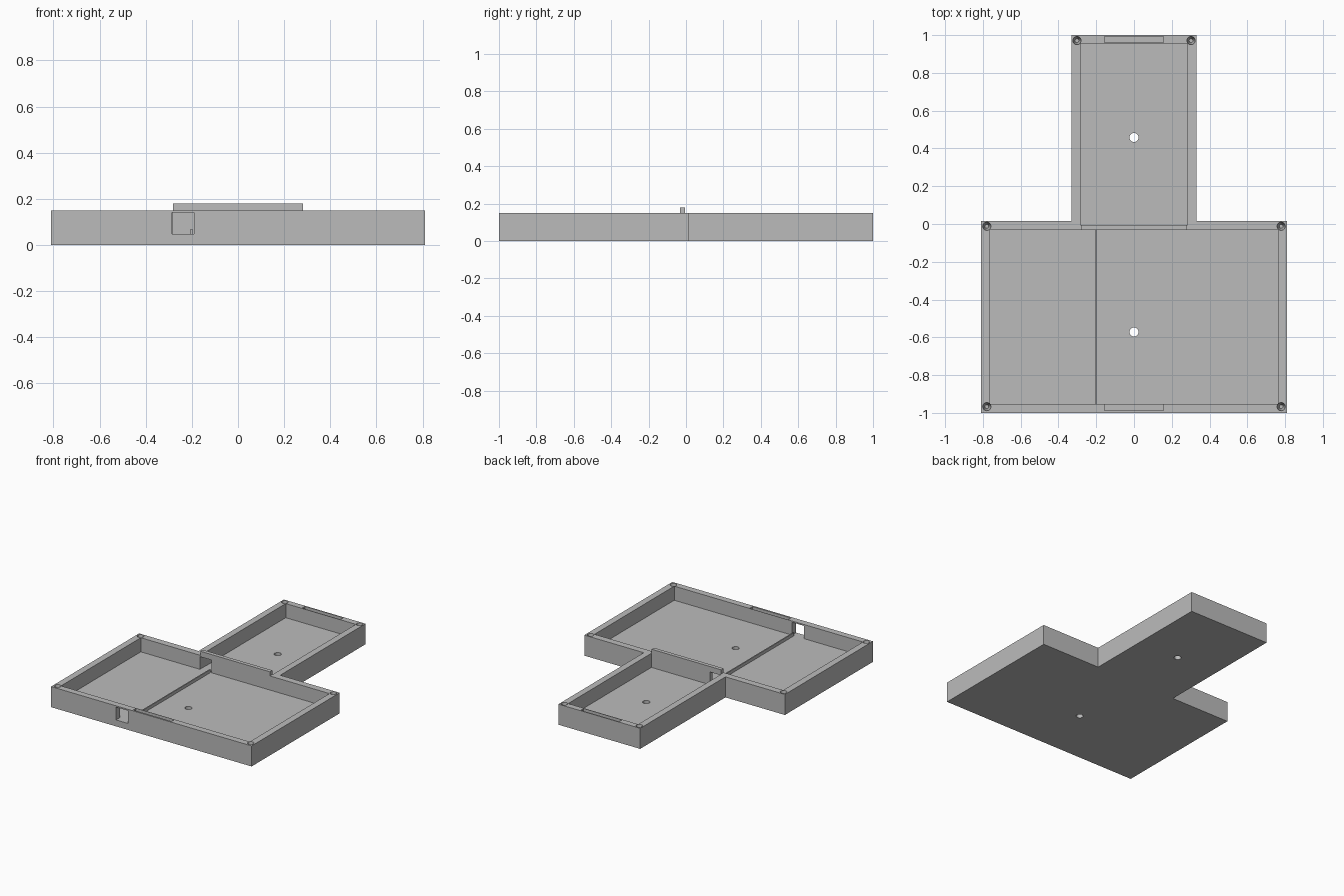
import bpy
import bmesh
from mathutils import Matrix

default = bpy.data.objects.get("Cube")
if default:
    bpy.data.objects.remove(default, do_unlink=True)

HEIGHT, FLOOR = 0.15, 0.047

grey = bpy.data.materials.new("plain_grey")
grey.use_nodes = True
colour = (0.5, 0.5, 0.5, 1)
grey.diffuse_color = colour
grey.node_tree.nodes["Principled BSDF"].inputs["Base Color"].default_value = colour


def finish(name, bm):
    bmesh.ops.recalc_face_normals(bm, faces=bm.faces[:])
    mesh = bpy.data.meshes.new(name)
    bm.to_mesh(mesh)
    bm.free()
    mesh.materials.append(grey)
    obj = bpy.data.objects.new(name, mesh)
    bpy.context.scene.collection.objects.link(obj)
    return obj


def box(name, x, y, z):
    bm = bmesh.new()
    bmesh.ops.create_cube(bm, size=1)
    for v in bm.verts:
        v.co = [span[0] if c < 0 else span[1] for c, span in zip(v.co, (x, y, z))]
    return finish(name, bm)


def cone(name, x, y, low, high, r_low, r_high):
    bm = bmesh.new()
    bmesh.ops.create_cone(bm, cap_ends=True, segments=32, radius1=r_low, radius2=r_high,
                          depth=high - low, matrix=Matrix.Translation((x, y, (low + high) / 2)))
    return finish(name, bm)


def cut(body, cutter):
    cutter.hide_render = True
    mod = body.modifiers.new("cut", "BOOLEAN")
    mod.operation = "DIFFERENCE"
    mod.solver = "EXACT"
    mod.object = cutter
    bpy.context.view_layer.objects.active = body
    bpy.ops.object.modifier_apply(modifier=mod.name)
    bpy.data.objects.remove(cutter, do_unlink=True)


# T-shaped solid body
half = [(0.81, -1), (0.81, 0.016), (0.33, 0.016), (0.33, 1)]
outline = half + [(-x, y) for x, y in reversed(half)]
bm = bmesh.new()
base = bm.faces.new([bm.verts.new((x, y, 0)) for x, y in outline])
top = bmesh.ops.extrude_face_region(bm, geom=[base])["geom"]
bmesh.ops.translate(bm, vec=(0, 0, HEIGHT),
                    verts=[g for g in top if isinstance(g, bmesh.types.BMVert)])
tray = finish("tray_body", bm)

# Wide and narrow compartments
cut(tray, box("wide_cavity", (-0.762, 0.762), (-0.953, -0.033), (FLOOR, 0.3)))
cut(tray, box("narrow_cavity", (-0.283, 0.283), (-0.005, 0.955), (FLOOR, 0.3)))

# Square cable openings in the front and middle walls
for y in ((-1.1, -0.9), (-0.06, 0.03)):
    cut(tray, box("cable_opening", (-0.285, -0.19), y, (FLOOR, 0.14)))

# Latch slots in the end rims
for y in (-0.971, 0.976):
    cut(tray, box("latch_slot", (-0.155, 0.155), (y - 0.016, y + 0.016), (0.12, 0.2)))

# Tapered screw holes in the corners
for x, y in ((0.779, -0.967), (0.779, -0.012), (0.302, 0.971)):
    for side in (-1, 1):
        cut(tray, cone("screw_hole", side * x, y, 0.06, HEIGHT + 0.001, 0.01, 0.022))

# Round drain holes through the floor
for y in (-0.572, 0.458):
    cut(tray, cone("floor_hole", 0, y, -0.1, 0.1, 0.024, 0.024))

# Raised lip on the middle wall
box("middle_lip", (-0.281, 0.281), (-0.033, -0.005), (HEIGHT, 0.18))

# Thin cable guide along the wide floor
box("cable_guide", (-0.206, -0.198), (-0.953, -0.033), (FLOOR, 0.07))
